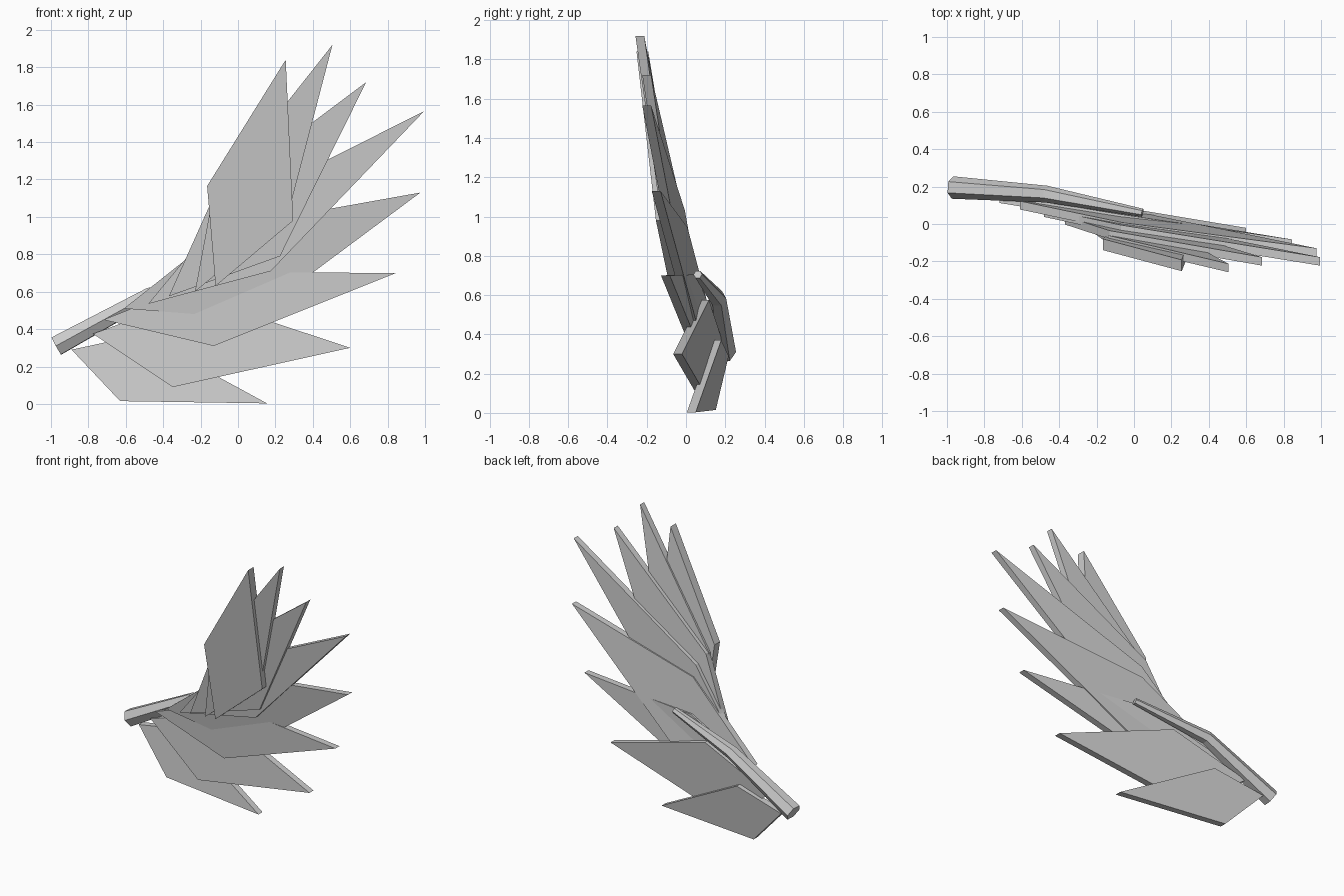
import bpy, bmesh
from math import cos, sin, pi
from mathutils import Vector

cube = bpy.data.objects.get("Cube")
if cube:
    bpy.data.objects.remove(cube)

grey = bpy.data.materials.new("light_grey")
grey.use_nodes = True
grey.diffuse_color = (0.6, 0.6, 0.6, 1)
grey.node_tree.nodes["Principled BSDF"].inputs["Base Color"].default_value = (0.6, 0.6, 0.6, 1)


def add_object(name, bm):
    bmesh.ops.recalc_face_normals(bm, faces=bm.faces)
    mesh = bpy.data.meshes.new(name)
    bm.to_mesh(mesh)
    bm.free()
    mesh.materials.append(grey)
    obj = bpy.data.objects.new(name, mesh)
    bpy.context.collection.objects.link(obj)
    return obj


def feather(name, root, upper, tip, lower, thick=0.045):
    """Flat four-cornered plate; the lower corner (x, z) lies in the plane of the rest."""
    root, upper, tip = Vector(root), Vector(upper), Vector(tip)
    n = (upper - root).cross(tip - root)
    x, z = lower
    y = root.y - (n.x * (x - root.x) + n.z * (z - root.z)) / n.y
    corners = [root, upper, tip, Vector((x, y, z))]
    bm = bmesh.new()
    half = Vector((0, thick / 2, 0))
    front = [bm.verts.new(c - half) for c in corners]
    back = [bm.verts.new(c + half) for c in corners]
    bm.faces.new(front)
    bm.faces.new(back[::-1])
    for i in range(4):
        j = (i + 1) % 4
        bm.faces.new((front[i], back[i], back[j], front[j]))
    return add_object(name, bm)


def tapered_bone(name, path, sides=6):
    """Hexagonal rod through (centre, radius) stations."""
    bm = bmesh.new()
    pts = [Vector(p) for p, r in path]
    rings = []
    for i, (p, r) in enumerate(path):
        d = (pts[min(i + 1, len(pts) - 1)] - pts[max(i - 1, 0)]).normalized()
        side = d.cross(Vector((0, 0, 1))).normalized()
        up = side.cross(d)
        rings.append([bm.verts.new(pts[i] + r * (cos(2 * pi * k / sides) * side
                                                 + sin(2 * pi * k / sides) * up))
                      for k in range(sides)])
    for a, b in zip(rings, rings[1:]):
        for k in range(sides):
            m = (k + 1) % sides
            bm.faces.new((a[k], a[m], b[m], b[k]))
    bm.faces.new(rings[0])
    bm.faces.new(rings[-1][::-1])
    return add_object(name, bm)


# Wing bone along the back
tapered_bone("wing_bone", [((-0.97, 0.195, 0.31), 0.06),
                           ((-0.47, 0.16, 0.583), 0.045),
                           ((0.045, 0.06, 0.705), 0.022)])

# Feathers, from the top front one down to the bottom rear one: root, upper, tip, lower
feathers = [
    ((-0.12, -0.05, 0.63), (-0.165, -0.11, 1.165), (0.255, -0.222, 1.84), (0.295, 0.98)),
    ((-0.23, -0.015, 0.6), (-0.135, -0.084, 1.11), (0.505, -0.235, 1.92), (0.267, 1.01)),
    ((-0.37, 0.02, 0.575), (-0.13, -0.058, 1.11), (0.685, -0.2, 1.72), (0.225, 0.79)),
    ((-0.48, 0.06, 0.535), (-0.07, -0.028, 1.03), (0.995, -0.2, 1.565), (0.175, 0.71)),
    ((-0.61, 0.1, 0.51), (-0.06, -0.015, 0.945), (0.975, -0.152, 1.13), (0.07, 0.457)),
    ((-0.72, 0.135, 0.45), (-0.075, 0.03, 0.705), (0.845, -0.105, 0.7), (-0.13, 0.31)),
    ((-0.775, 0.16, 0.375), (-0.23, 0.095, 0.575), (0.6, -0.043, 0.3), (-0.35, 0.09)),
    ((-0.89, 0.195, 0.29), (-0.52, 0.157, 0.37), (0.155, 0.027, 0.003), (-0.63, 0.015)),
]
for i, f in enumerate(feathers):
    feather("feather_%d" % (i + 1), *f, thick=0.06 if i == 0 else 0.045)
